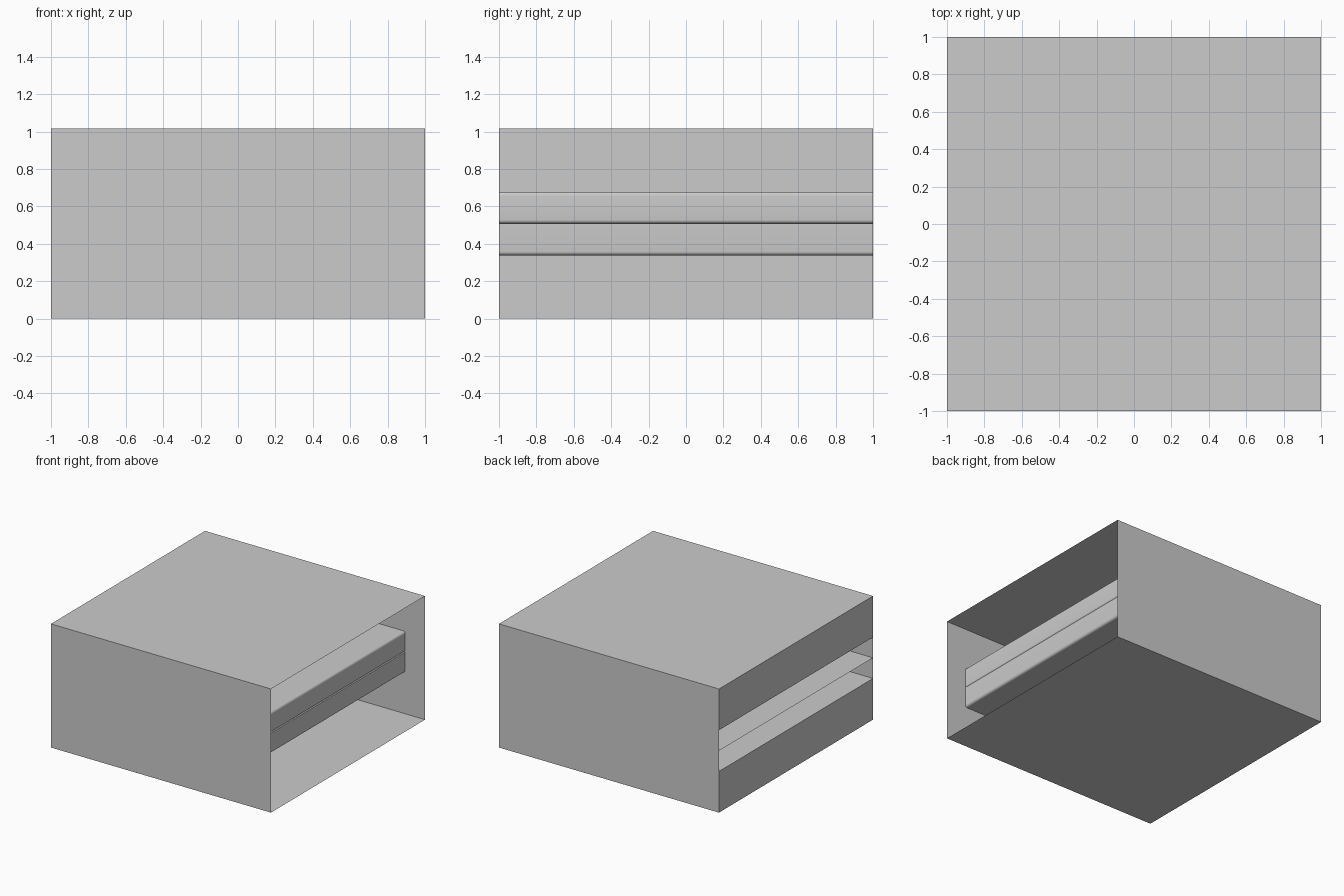
import bpy
from math import sin, cos, pi, radians

if "Cube" in bpy.data.objects:
    bpy.data.objects.remove(bpy.data.objects["Cube"])

H = 1.016            # overall height
LOW, MID, UP = H / 3, H / 2, 2 * H / 3   # shelf levels
STOP = 0.82          # x of the closed end of the pigeonholes
R = 0.02             # rounding of the folded shelf edge


def arc(cx, cz, start, end, steps=6):
    """Points of a small fillet in the xz plane, angles in degrees."""
    angles = [radians(start + (end - start) * i / steps) for i in range(steps + 1)]
    return [(cx + R * cos(a), cz + R * sin(a)) for a in angles]


def make_object(name, verts, faces, smooth=False):
    mesh = bpy.data.meshes.new(name)
    mesh.from_pydata(verts, [], faces)
    obj = bpy.data.objects.new(name, mesh)
    bpy.context.collection.objects.link(obj)
    if smooth:
        bpy.ops.object.select_all(action='DESELECT')
        obj.select_set(True)
        bpy.context.view_layer.objects.active = obj
        bpy.ops.object.shade_smooth_by_angle(angle=radians(30))
    return obj


def sheet(name, profile, smooth=False):
    """Thin folded sheet: an xz profile swept along the full depth."""
    verts = [(x, y, z) for x, z in profile for y in (-1, 1)]
    faces = [(2 * i, 2 * i + 1, 2 * i + 3, 2 * i + 2) for i in range(len(profile) - 1)]
    return make_object(name, verts, faces, smooth)


# Front and back walls: front faces outward to -y, back to +y
for name, y in (("front_wall", -1), ("back_wall", 1)):
    order = (0, 1, 2, 3) if y < 0 else (3, 2, 1, 0)
    make_object(name, [(-1, y, 0), (1, y, 0), (1, y, H), (-1, y, H)], [order])

# Roof and floor, each folded into a strip of the left wall
sheet("roof_and_upper_left_wall", [(-1, UP), (-1, H), (1, H)])
sheet("floor_and_lower_left_wall", [(1, 0), (-1, 0), (-1, LOW)])

# Upper pigeonhole: rounded U-shaped fold, open to the left
sheet("upper_pigeonhole",
      [(-1, UP)] + arc(STOP - R, UP - R, 90, 0)
      + arc(STOP - R, MID + R, 0, -90) + [(-1, MID)], True)

# Lower pigeonhole: hangs from the middle shelf, rounded at the bottom
sheet("lower_pigeonhole",
      [(STOP - R, MID), (STOP, MID)] + arc(STOP - R, LOW + R, 0, -90) + [(-1, LOW)], True)
